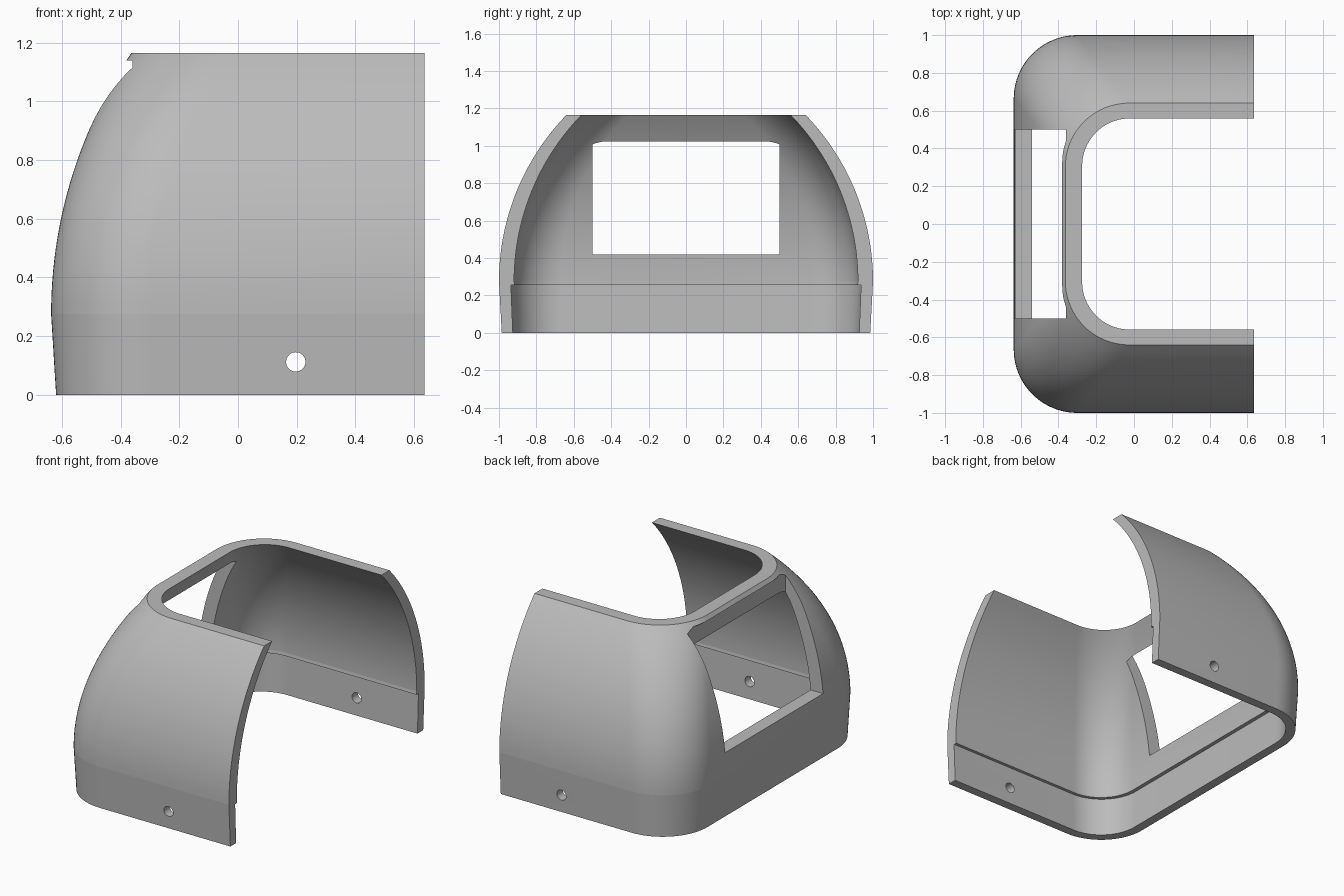
import bpy, bmesh, math

old = bpy.data.objects.get("Cube")
if old:
    bpy.data.objects.remove(old, do_unlink=True)

OPEN_X = 0.635      # flat open end of the shell
BACK, SIDE = 0.637, 1.0
BAND, STEP, TOP = 0.275, 0.255, 1.165
RADIUS = 0.337      # plan corner radius
ARC_STEPS, RISE_STEPS = 20, 24


def bulge(z, radius):
    """Inward drop of a circular wall that rises vertically from the band."""
    h = max(z - BAND, 0)
    return radius - math.sqrt(radius * radius - h * h)


def plan(z, back, side, radius):
    """U-shaped outline at one height, open toward +x."""
    cx, cy = radius - back, side - radius
    half = [(OPEN_X, side)]
    for i in range(ARC_STEPS + 1):
        a = math.pi / 2 * (1 + i / ARC_STEPS)
        half.append((cx + radius * math.cos(a), cy + radius * math.sin(a)))
    return [(x, y, z) for x, y in half] + [(x, -y, z) for x, y in reversed(half)]


def wall(z, inset_back=0.0, inset_side=0.0):
    b, s = bulge(z, 1.585), bulge(z, 1.28)
    return plan(z, BACK - b - inset_back, SIDE - s - inset_side,
                RADIUS - (inset_back + inset_side) / 2)


def box(name, lo, hi):
    bpy.ops.mesh.primitive_cube_add(size=1, location=[(a + b) / 2 for a, b in zip(lo, hi)])
    ob = bpy.context.object
    ob.name = name
    ob.scale = [b - a for a, b in zip(lo, hi)]
    return ob


# Shell: outer wall upward, then inner wall downward, with a step above the band
heights = [BAND + (TOP - BAND) * i / RISE_STEPS for i in range(RISE_STEPS + 1)]
rows = [wall(0, 0.017, 0.015)]
rows += [wall(z) for z in heights]
rows += [wall(z, 0.089, 0.081) for z in reversed(heights)]
rows += [wall(STEP, 0.089, 0.084), wall(STEP, 0.064, 0.064), wall(0, 0.077, 0.074)]

bm = bmesh.new()
grid = [[bm.verts.new(p) for p in row] for row in rows]
for k, row in enumerate(grid):
    nxt = grid[(k + 1) % len(grid)]
    for i in range(len(row) - 1):
        bm.faces.new((row[i], row[i + 1], nxt[i + 1], nxt[i]))
for end in (0, -1):
    bm.faces.new([row[end] for row in grid])
bmesh.ops.recalc_face_normals(bm, faces=bm.faces)
mesh = bpy.data.meshes.new("shell")
bm.to_mesh(mesh)
bm.free()
shell = bpy.data.objects.new("shell", mesh)
bpy.context.collection.objects.link(shell)

# Cutters: rear window and the bolt holes through both sides
window = box("window_cutter", (-0.9, -0.5, 0.42), (-0.36, 0.5, 1.14))
bpy.ops.mesh.primitive_cylinder_add(vertices=32, radius=0.033, depth=3,
                                    location=(0.197, 0, 0.112),
                                    rotation=(math.pi / 2, 0, 0))
bolt = bpy.context.object
bolt.name = "bolt_hole_cutter"

bpy.ops.object.select_all(action="DESELECT")
shell.select_set(True)
bpy.context.view_layer.objects.active = shell
for cutter in (window, bolt):
    mod = shell.modifiers.new(cutter.name, "BOOLEAN")
    mod.operation, mod.solver, mod.object = "DIFFERENCE", "EXACT", cutter
    bpy.ops.object.modifier_apply(modifier=mod.name)
    bpy.data.objects.remove(cutter, do_unlink=True)

# Smooth walls with a crisp crease along the top of the band
bpy.ops.object.shade_smooth_by_angle(angle=math.radians(25))
verts = shell.data.vertices
for e in shell.data.edges:
    if all(abs(verts[v].co.z - BAND) < 1e-4 for v in e.vertices):
        e.use_edge_sharp = True

# Plain grey
grey = bpy.data.materials.new("plain_grey")
grey.use_nodes = True
colour = (0.5, 0.5, 0.5, 1)
grey.diffuse_color = colour
grey.node_tree.nodes["Principled BSDF"].inputs["Base Color"].default_value = colour
shell.data.materials.clear()
shell.data.materials.append(grey)
